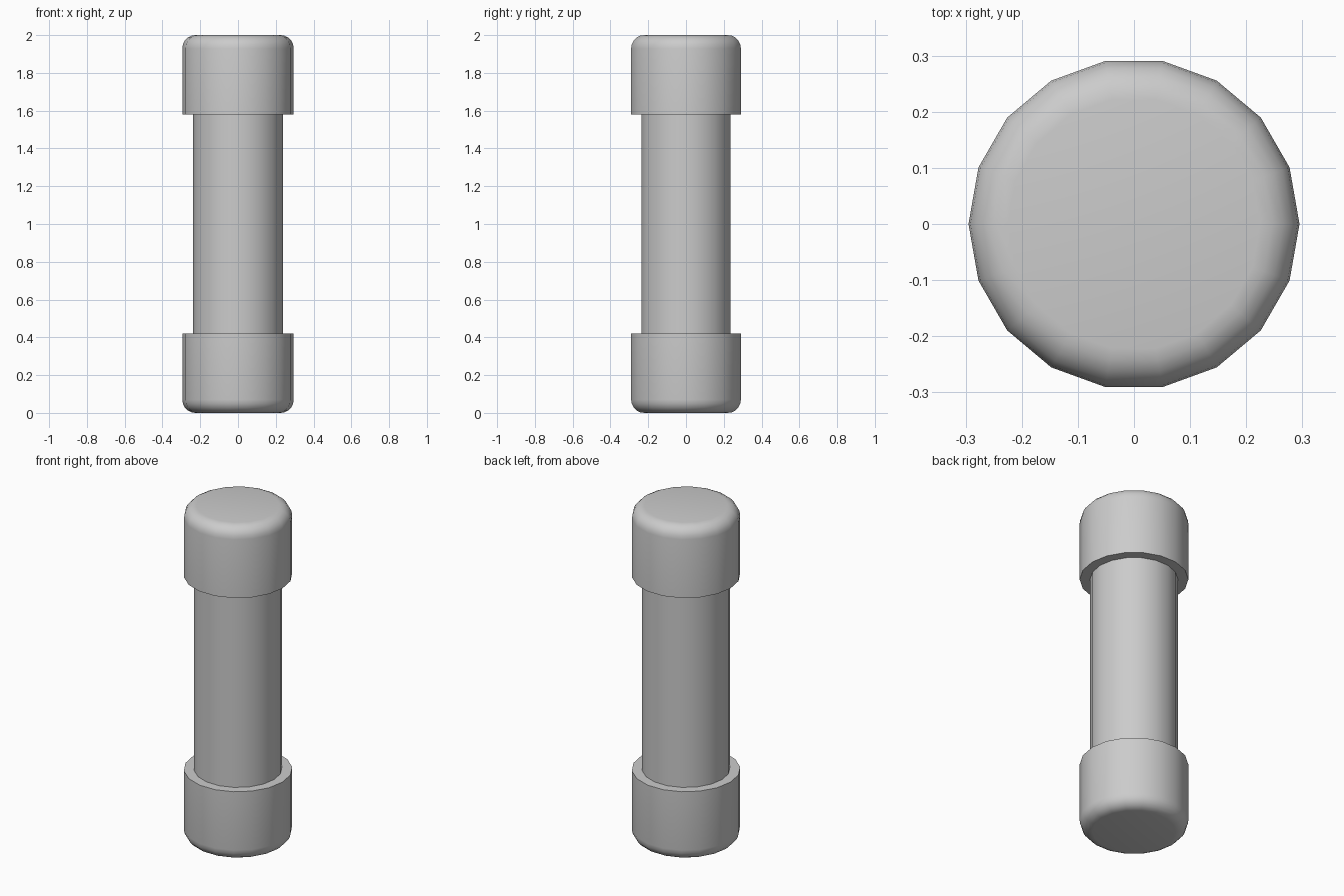
import bpy, bmesh, math

if "Cube" in bpy.data.objects:
    bpy.data.objects.remove(bpy.data.objects["Cube"])

SIDES = 18
TUBE_R, CAP_R = 0.239, 0.295
CAP_H, ROUND = 0.42, 0.07


def lathe(name, profile):
    """Revolve (radius, z) points about z; close ends that are open discs."""
    bm = bmesh.new()
    rings = [[bm.verts.new((r * math.cos(2 * math.pi * i / SIDES),
                            r * math.sin(2 * math.pi * i / SIDES), z))
              for i in range(SIDES)] for r, z in profile]
    for a, b in zip(rings, rings[1:]):
        for i in range(SIDES):
            j = (i + 1) % SIDES
            bm.faces.new((a[i], a[j], b[j], b[i]))
    bm.faces.new(rings[0][::-1])
    bm.faces.new(rings[-1])
    bmesh.ops.recalc_face_normals(bm, faces=bm.faces)
    mesh = bpy.data.meshes.new(name)
    bm.to_mesh(mesh)
    bm.free()
    obj = bpy.data.objects.new(name, mesh)
    bpy.context.collection.objects.link(obj)
    bpy.ops.object.select_all(action='DESELECT')
    obj.select_set(True)
    bpy.context.view_layer.objects.active = obj
    bpy.ops.object.shade_smooth_by_angle(angle=math.radians(35))
    return obj


# Central tube, seated slightly inside both caps
lathe("tube", [(TUBE_R, CAP_H - 0.02), (TUBE_R, 2 - CAP_H + 0.02)])

# End caps with rounded outer rims
rim = [(CAP_R - ROUND + ROUND * math.sin(t), ROUND - ROUND * math.cos(t))
       for t in (math.pi / 2 * k / 5 for k in range(6))]
cap_profile = rim + [(CAP_R, CAP_H)]
lathe("bottom_cap", cap_profile)
lathe("top_cap", [(r, 2 - z) for r, z in reversed(cap_profile)])
